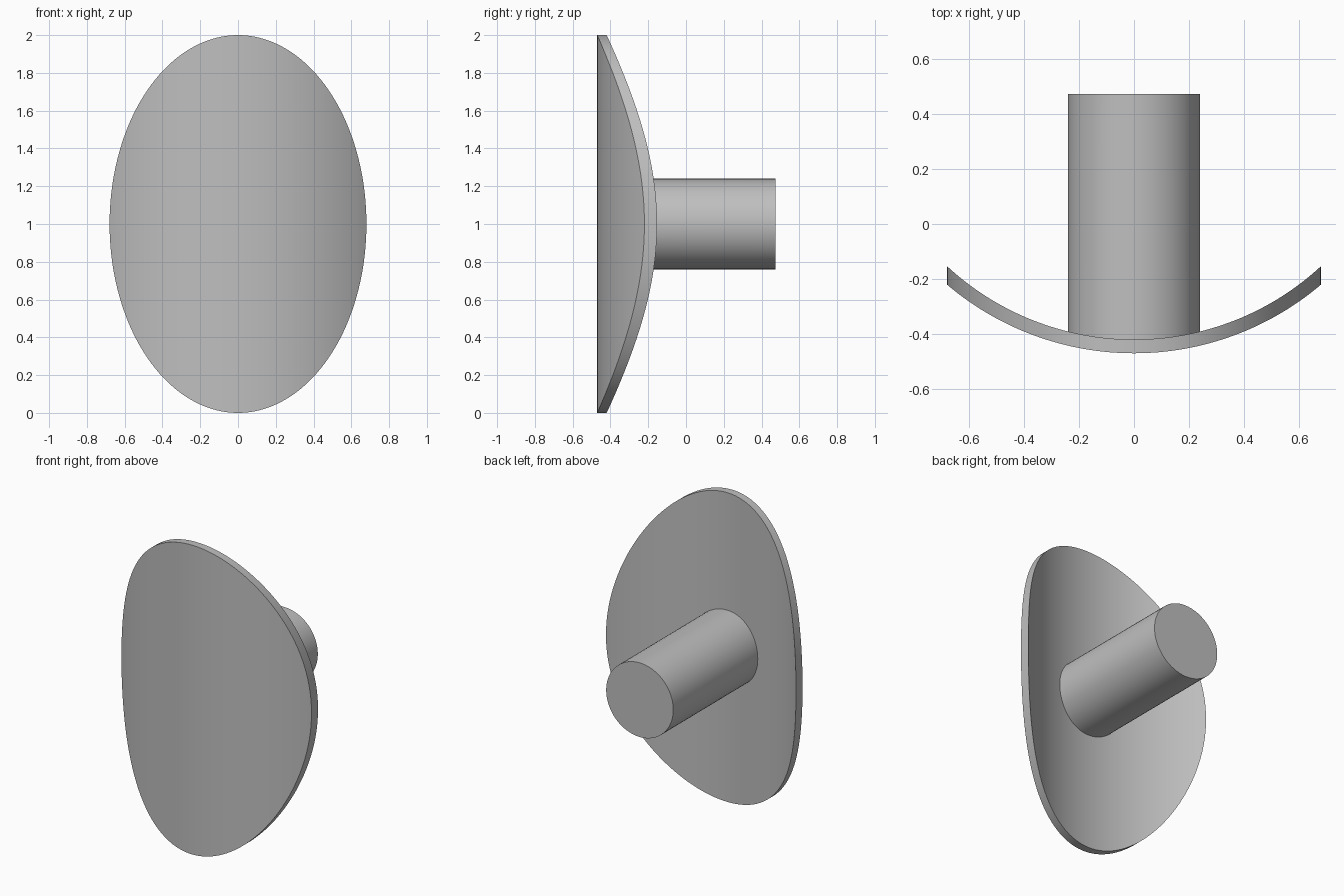
import bpy, bmesh, math

if "Cube" in bpy.data.objects:
    bpy.data.objects.remove(bpy.data.objects["Cube"])

grey = bpy.data.materials.new("plain_grey")
grey.diffuse_color = (0.52, 0.52, 0.52, 1)
grey.use_nodes = True
grey.node_tree.nodes["Principled BSDF"].inputs["Base Color"].default_value = grey.diffuse_color

HALF_W, HALF_H, MID_Z = 0.68, 1.0, 1.0
ARC_Y, R_OUT, R_IN = 0.58, 1.05, 1.0
STRIPS = 72


def finish(name, bm):
    bmesh.ops.remove_doubles(bm, verts=bm.verts, dist=1e-5)
    bmesh.ops.recalc_face_normals(bm, faces=bm.faces)
    mesh = bpy.data.meshes.new(name)
    bm.to_mesh(mesh)
    bm.free()
    mesh.materials.append(grey)
    obj = bpy.data.objects.new(name, mesh)
    bpy.context.collection.objects.link(obj)
    bpy.ops.object.select_all(action='DESELECT')
    obj.select_set(True)
    bpy.context.view_layer.objects.active = obj
    bpy.ops.object.shade_smooth_by_angle(angle=math.radians(30))
    return obj


# Curved oval plate: rings of four corners swept across the width
bm = bmesh.new()
rings = []
for i in range(1, STRIPS):
    a = math.pi * i / STRIPS
    x, h = -HALF_W * math.cos(a), HALF_H * math.sin(a)
    y_out = ARC_Y - math.sqrt(R_OUT**2 - x * x)
    y_in = ARC_Y - math.sqrt(R_IN**2 - x * x)
    rings.append([bm.verts.new((x, y, MID_Z + z))
                  for y, z in ((y_out, -h), (y_out, h), (y_in, h), (y_in, -h))])
for r, s in zip(rings, rings[1:]):
    for k in range(4):
        n = (k + 1) % 4
        bm.faces.new((r[k], r[n], s[n], s[k]))
# Pointed side tips close the oval
for ring, x in ((rings[0], -HALF_W), (rings[-1], HALF_W)):
    front = bm.verts.new((x, ARC_Y - math.sqrt(R_OUT**2 - x * x), MID_Z))
    back = bm.verts.new((x, ARC_Y - math.sqrt(R_IN**2 - x * x), MID_Z))
    bm.faces.new((ring[0], ring[1], front))
    bm.faces.new((ring[2], ring[3], back))
    bm.faces.new((ring[1], ring[2], back, front))
    bm.faces.new((ring[3], ring[0], front, back))
finish("curved_oval_plate", bm)

# Round stem, its front end following the hollow of the plate
bm = bmesh.new()
bmesh.ops.create_cone(bm, cap_ends=True, segments=64, radius1=0.24, radius2=0.24, depth=1)
for v in bm.verts:
    x, z, top = v.co.x, v.co.y, v.co.z > 0
    y = 0.473 if top else ARC_Y - math.sqrt(R_IN**2 - x * x) - 0.005
    v.co = (x, y, MID_Z + z)
hidden = [f for f in bm.faces if len(f.verts) > 4 and f.calc_center_median().y < 0]
bmesh.ops.delete(bm, geom=hidden, context='FACES_ONLY')
finish("round_stem", bm)
